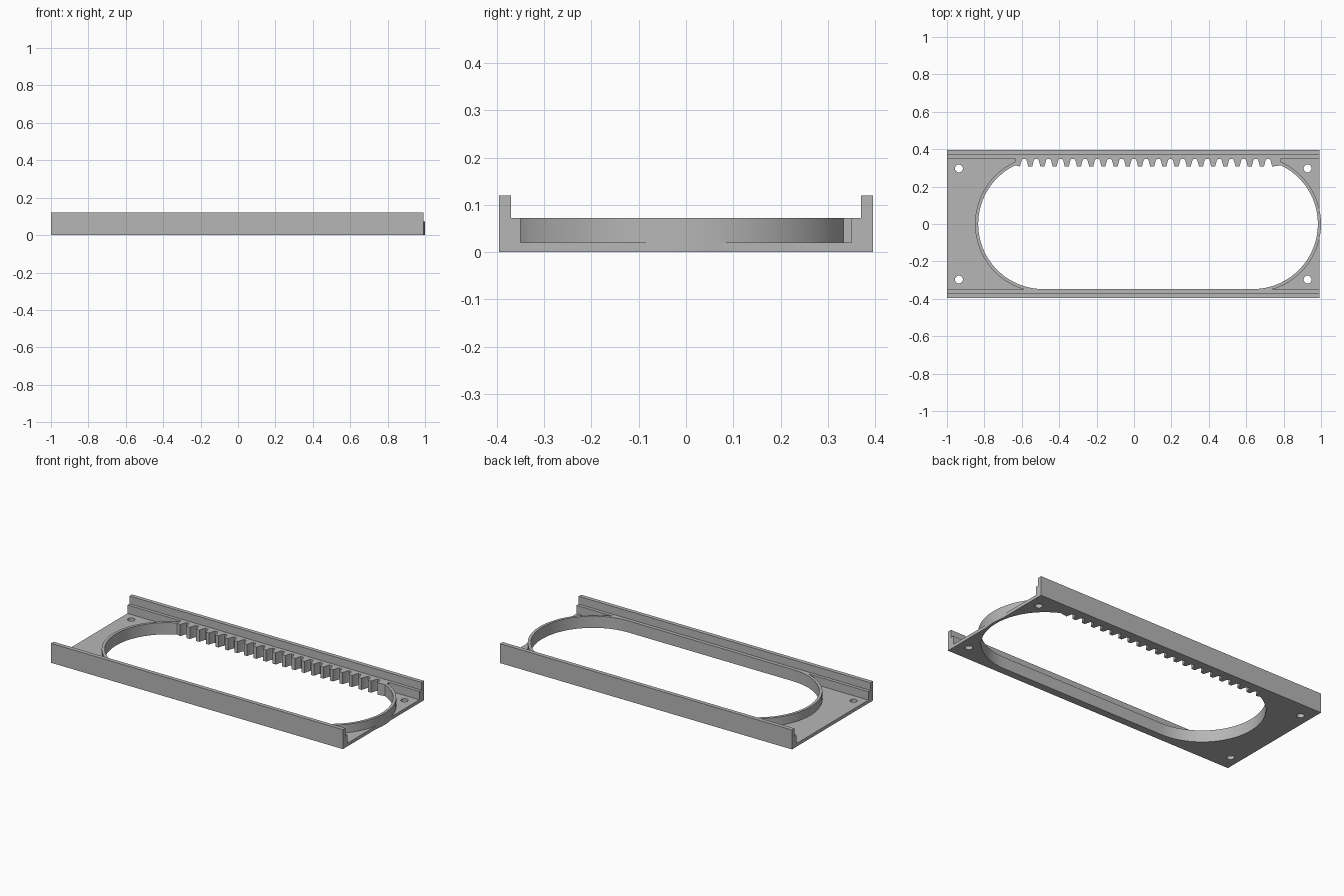
import bpy
import bmesh
from math import pi, sin, cos, acos

if "Cube" in bpy.data.objects:
    bpy.data.objects.remove(bpy.data.objects["Cube"], do_unlink=True)

grey = bpy.data.materials.new("plain grey")
grey.use_nodes = True
grey.diffuse_color = (0.47, 0.47, 0.47, 1)
grey.node_tree.nodes["Principled BSDF"].inputs["Base Color"].default_value = grey.diffuse_color

LEFT, RIGHT = -1.0, 0.993          # plate ends
ARC_L, ARC_R = -0.485, 0.635       # centres of the slot's round ends
R_IN, R_OUT = 0.348, 0.365
FLOOR, WALL, RAIL = 0.02, 0.072, 0.12
PITCH, TEETH = 0.0652, 22


def prism(name, points, direction):
    """Extrude a closed loop of 3D points along a direction."""
    bm = bmesh.new()
    face = bm.faces.new([bm.verts.new(p) for p in points])
    out = bmesh.ops.extrude_face_region(bm, geom=[face])
    verts = [v for v in out["geom"] if isinstance(v, bmesh.types.BMVert)]
    bmesh.ops.translate(bm, verts=verts, vec=direction)
    bmesh.ops.recalc_face_normals(bm, faces=bm.faces)
    mesh = bpy.data.meshes.new(name)
    bm.to_mesh(mesh)
    bm.free()
    mesh.materials.append(grey)
    obj = bpy.data.objects.new(name, mesh)
    bpy.context.collection.objects.link(obj)
    return obj


def upright(name, outline, z0, z1):
    return prism(name, [(x, y, z0) for x, y in outline], (0, 0, z1 - z0))


def arc(cx, cy, r, a0, a1, n=48):
    return [(cx + r * cos(a0 + (a1 - a0) * i / n),
             cy + r * sin(a0 + (a1 - a0) * i / n)) for i in range(n + 1)]


def combine(target, tool, operation):
    mod = target.modifiers.new(operation, "BOOLEAN")
    mod.operation, mod.solver, mod.object = operation, "EXACT", tool
    bpy.context.view_layer.objects.active = target
    bpy.ops.object.modifier_apply(modifier=mod.name)
    bpy.data.objects.remove(tool, do_unlink=True)


# Channel: floor plate with a stepped rail along each long side
half = [(0.395, 0), (0.395, RAIL), (0.37, RAIL), (0.37, WALL), (0.35, WALL), (0.35, FLOOR)]
section = half + [(-y, z) for y, z in reversed(half)]
frame = prism("rack_frame", [(LEFT, y, z) for y, z in section], (RIGHT - LEFT, 0, 0))

# Raised rim around the slot
rim = arc(ARC_R, 0, R_OUT, -pi / 2, pi / 2) + arc(ARC_L, 0, R_OUT, pi / 2, 3 * pi / 2)
combine(frame, upright("slot_rim", rim, 0, WALL), "UNION")

# Solid bar that the teeth are cut from
bar = [(-0.635, 0.3), (0.785, 0.3), (0.785, 0.36), (-0.635, 0.36)]
combine(frame, upright("tooth_bar", bar, 0, WALL), "UNION")

# Slot opening whose far edge is the row of teeth
tip, root = 0.307, R_IN
end = acos(0.15 / R_IN)
opening = arc(ARC_R, 0, R_IN, -pi / 2, end)
for i in reversed(range(TEETH - 1)):
    gap = -0.62 + PITCH * (i + 0.5)
    opening += [(gap + 0.022, tip), (gap + 0.014, root - 0.01), (gap + 0.008, root),
                (gap - 0.008, root), (gap - 0.014, root - 0.01), (gap - 0.022, tip)]
opening += arc(ARC_L, 0, R_IN, pi - end, 3 * pi / 2)
combine(frame, upright("slot_cutter", opening, -0.1, 0.2), "DIFFERENCE")

# Screw holes in the corners
for x in (-0.936, 0.928):
    for y in (-0.297, 0.297):
        hole = arc(x, y, 0.021, 0, 2 * pi, 32)[:-1]
        combine(frame, upright("hole_cutter", hole, -0.1, 0.2), "DIFFERENCE")

bpy.ops.object.select_all(action="DESELECT")
frame.select_set(True)
bpy.context.view_layer.objects.active = frame
bpy.ops.object.shade_smooth_by_angle(angle=pi / 9)
